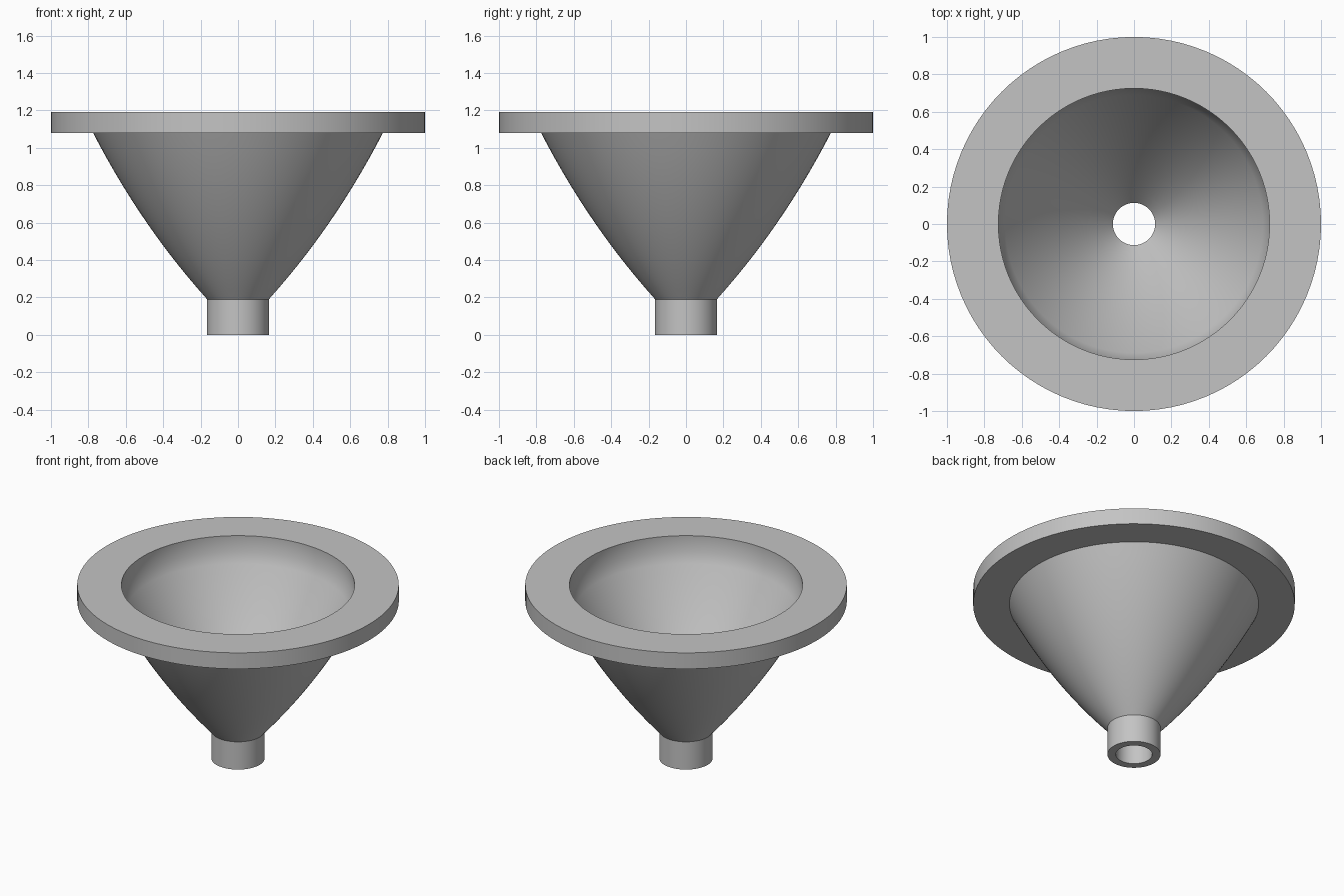
import bpy
import bmesh
from math import tau
from mathutils import Vector, Matrix

SIDES = 96
CURVE_STEPS = 14

cube = bpy.data.objects.get("Cube")
if cube:
    bpy.data.objects.remove(cube, do_unlink=True)


def material(name, rgb):
    mat = bpy.data.materials.new(name)
    mat.use_nodes = True
    color = (*rgb, 1)
    mat.diffuse_color = color
    mat.node_tree.nodes["Principled BSDF"].inputs["Base Color"].default_value = color
    return mat


def arc(start, control, end):
    """Quadratic curve of (radius, height) points."""
    a, b, c = Vector(start), Vector(control), Vector(end)
    steps = [i / CURVE_STEPS for i in range(CURVE_STEPS + 1)]
    return [a * (1 - t) ** 2 + b * 2 * t * (1 - t) + c * t * t for t in steps]


def lathe(name, profile, mat):
    """Turn a closed (radius, height) profile around z."""
    bm = bmesh.new()
    rings = []
    for i in range(SIDES):
        turn = Matrix.Rotation(tau * i / SIDES, 3, "Z")
        rings.append([bm.verts.new(turn @ Vector((r, 0, z))) for r, z in profile])
    count = len(profile)
    for i in range(SIDES):
        here, there = rings[i], rings[(i + 1) % SIDES]
        for j in range(count):
            k = (j + 1) % count
            bm.faces.new((here[j], there[j], there[k], here[k]))
    bmesh.ops.recalc_face_normals(bm, faces=bm.faces)
    mesh = bpy.data.meshes.new(name)
    bm.to_mesh(mesh)
    bm.free()
    mesh.materials.append(mat)
    obj = bpy.data.objects.new(name, mesh)
    bpy.context.collection.objects.link(obj)
    bpy.ops.object.select_all(action="DESELECT")
    obj.select_set(True)
    bpy.context.view_layer.objects.active = obj
    bpy.ops.object.shade_smooth_by_angle()
    return obj


grey = material("grey", (0.55, 0.55, 0.55))

# Spout, curved bowl and flat flange share one hollow wall
spout_outside = [(0.165, 0)]
bowl_outside = arc((0.165, 0.19), (0.52, 0.585), (0.775, 1.08))
flange = [(1, 1.08), (1, 1.19), (0.725, 1.19)]
bowl_inside = arc((0.725, 1.08), (0.48, 0.62), (0.113, 0.21))
spout_inside = [(0.113, 0)]

lathe("funnel", spout_outside + bowl_outside + flange + bowl_inside + spout_inside, grey)
